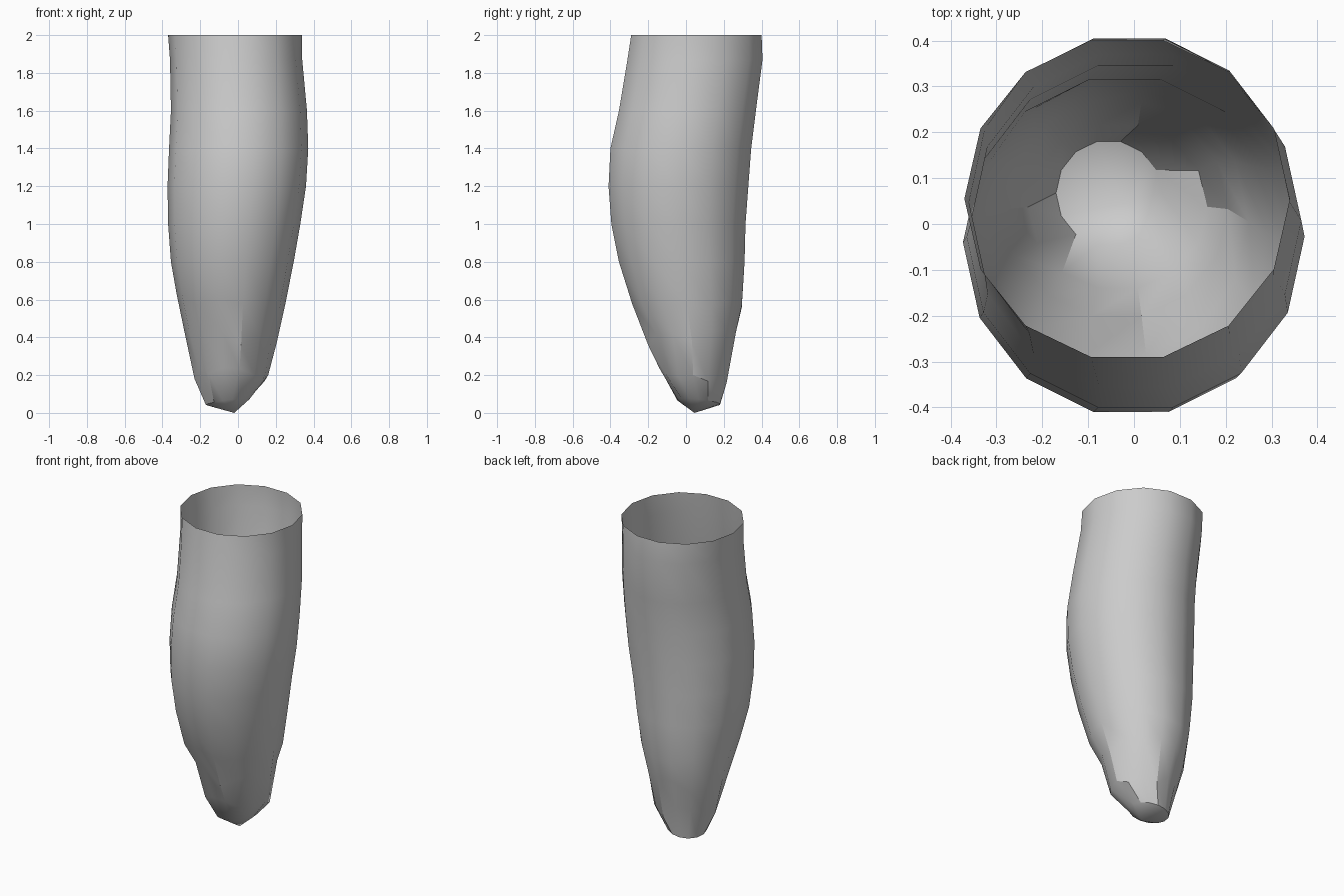
import bpy, bmesh, math, random

cube = bpy.data.objects.get("Cube")
if cube:
    bpy.data.objects.remove(cube, do_unlink=True)

random.seed(4)
SIDES = 14

# Cross-sections from rim to toe: height, x min, x max, y min, y max
SECTIONS = [
    (2.0, -.37, .34, -.29, .40), (1.87, -.36, .34, -.31, .405),
    (1.6, -.355, .365, -.355, .37), (1.4, -.365, .372, -.40, .345),
    (1.2, -.373, .36, -.41, .33), (1.0, -.37, .33, -.395, .315),
    (.8, -.355, .295, -.355, .31), (.6, -.325, .25, -.285, .295),
    (.4, -.28, .205, -.20, .265), (.2, -.23, .16, -.14, .215),
    (.06, -.17, .06, -.045, .18),
]
TIP = (-.02, .045, 0)

# Plain grey skin
grey = bpy.data.materials.new("grey")
grey.use_nodes = True
colour = (.6, .6, .6, 1)
grey.diffuse_color = colour
grey.node_tree.nodes["Principled BSDF"].inputs["Base Color"].default_value = colour

# Open tube lofted through the sections, closed by a pointed end
bm = bmesh.new()
rings = []
for z, x0, x1, y0, y1 in SECTIONS:
    cx, cy = (x0 + x1) / 2, (y0 + y1) / 2
    rx, ry = (x1 - x0) / 2, (y1 - y0) / 2 / math.cos(math.pi / SIDES)
    ring = []
    for i in range(SIDES):
        a = 2 * math.pi * i / SIDES
        x, y = cx + rx * math.cos(a), cy + ry * math.sin(a)
        h = z
        if z < .1:                       # tilted lowest ring
            h += .13 * (x + .03) - .1 * (y - .07)
        elif z < .7:                     # crumpled lower part
            h += random.uniform(-.05, .05)
        ring.append(bm.verts.new((x, y, h)))
    rings.append(ring)

for upper, lower in zip(rings, rings[1:]):
    for i in range(SIDES):
        j = (i + 1) % SIDES
        bm.faces.new((upper[i], lower[i], lower[j], upper[j]))

tip = bm.verts.new(TIP)
for i in range(SIDES):
    bm.faces.new((rings[-1][i], tip, rings[-1][(i + 1) % SIDES]))

mesh = bpy.data.meshes.new("tapered_sleeve")
bm.to_mesh(mesh)
bm.free()
mesh.materials.append(grey)
sleeve = bpy.data.objects.new("tapered_sleeve", mesh)
bpy.context.collection.objects.link(sleeve)

# Smooth body, faceted end
bpy.ops.object.select_all(action='DESELECT')
sleeve.select_set(True)
bpy.context.view_layer.objects.active = sleeve
bpy.ops.object.shade_smooth_by_angle(angle=math.radians(30))
